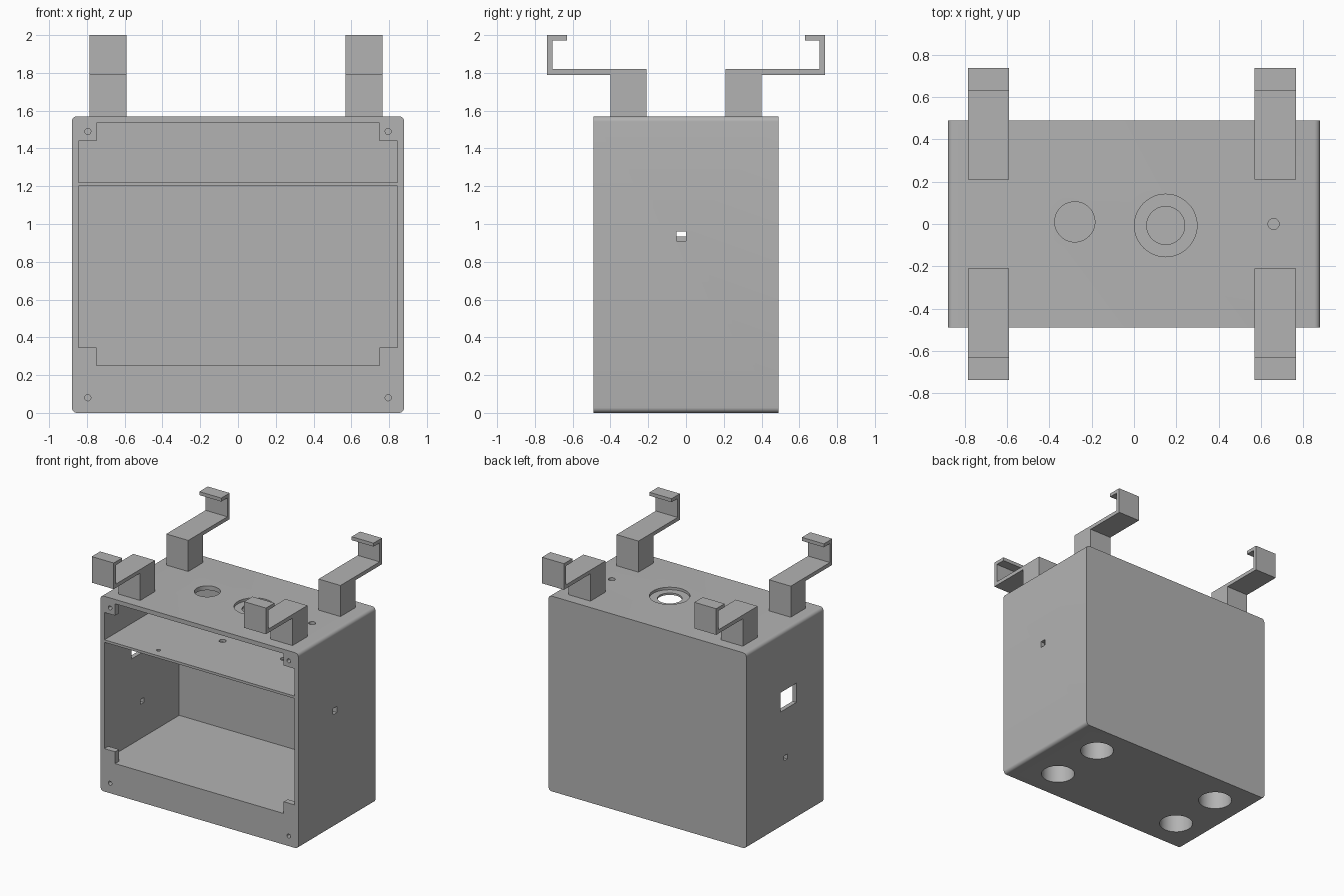
import bpy, bmesh, math
from mathutils import Matrix

if "Cube" in bpy.data.objects:
    bpy.data.objects.remove(bpy.data.objects["Cube"], do_unlink=True)

grey = bpy.data.materials.new("matte_grey")
grey.use_nodes = True
grey.diffuse_color = (0.45, 0.45, 0.45, 1)
grey.node_tree.nodes["Principled BSDF"].inputs["Base Color"].default_value = grey.diffuse_color


def finish(name, bm):
    bmesh.ops.recalc_face_normals(bm, faces=bm.faces)
    mesh = bpy.data.meshes.new(name)
    bm.to_mesh(mesh)
    bm.free()
    mesh.materials.append(grey)
    obj = bpy.data.objects.new(name, mesh)
    bpy.context.collection.objects.link(obj)
    return obj


def box(name, xs, ys, zs, round_edges=0):
    bm = bmesh.new()
    bmesh.ops.create_cube(bm, size=1)
    for v in bm.verts:
        v.co = [r[0] if c < 0 else r[1] for c, r in zip(v.co, (xs, ys, zs))]
    if round_edges:
        # Round only the edges that run front to back
        along = [e for e in bm.edges if abs(e.verts[0].co.y - e.verts[1].co.y) > 0.1]
        bmesh.ops.bevel(bm, geom=along, offset=round_edges, segments=6,
                        profile=0.5, affect='EDGES')
    return finish(name, bm)


def cylinder(name, centre, radius, length, axis='Z'):
    bm = bmesh.new()
    turn = Matrix.Rotation(math.pi / 2, 4, 'X') if axis == 'Y' else Matrix()
    bmesh.ops.create_cone(bm, cap_ends=True, segments=48, radius1=radius, radius2=radius,
                          depth=length, matrix=Matrix.Translation(centre) @ turn)
    return finish(name, bm)


def combine(target, tool, operation='DIFFERENCE'):
    mod = target.modifiers.new("combine", 'BOOLEAN')
    mod.operation, mod.solver, mod.object = operation, 'EXACT', tool
    bpy.context.view_layer.objects.active = target
    bpy.ops.object.modifier_apply(modifier=mod.name)
    bpy.data.objects.remove(tool, do_unlink=True)


# Housing with an upper and a lower compartment, split by a thin shelf
housing = box("housing", (-0.88, 0.88), (-0.49, 0.49), (0, 1.57), 0.028)
for low, high in ((0.25, 1.2), (1.22, 1.535)):
    combine(housing, box("cavity", (-0.845, 0.845), (-0.6, 0.46), (low, high)))

# Corner blocks and the screw holes at the front
for side in (-1, 1):
    xs = sorted((side * 0.75, side * 0.86))
    for zs in ((0.24, 0.345), (1.44, 1.55)):
        combine(housing, box("corner_block", xs, (-0.49, -0.44), zs), 'UNION')
    for z in (0.08, 1.49):
        combine(housing, cylinder("screw_hole", (side * 0.795, -0.5, z), 0.016, 0.18, 'Y'))

# Openings in the top, including a stepped one
for x, y, radius in ((-0.28, 0.01, 0.095), (0.15, -0.007, 0.09), (0.66, 0, 0.026)):
    combine(housing, cylinder("top_hole", (x, y, 1.57), radius, 0.2))
combine(housing, cylinder("top_recess", (0.15, -0.007, 1.6), 0.148, 0.1))

# Wire holes in the shelf
for x, y, radius in ((-0.13, -0.01, 0.026), (-0.42, -0.41, 0.015), (0.415, -0.01, 0.026)):
    combine(housing, cylinder("shelf_hole", (x, y, 1.21), radius, 0.1))

# Round sockets under the floor
for x in (-0.61, 0.56):
    for y in (-0.23, 0.23):
        combine(housing, cylinder("foot_socket", (x, y, 0), 0.125, 0.4))

# Openings in the two sides
combine(housing, box("right_slot", (0.8, 1), (-0.05, 0), (0.91, 0.96)))
combine(housing, box("left_window", (-1, -0.8), (-0.146, 0.057), (0.935, 1.09)))
combine(housing, box("left_slot", (-1, -0.8), (-0.03, 0.01), (0.525, 0.565)))

# Four stepped brackets, each one profile swept across its width
profile = [(0.21, 1.57), (0.4, 1.57), (0.4, 1.79), (0.737, 1.79), (0.737, 2), (0.63, 2),
           (0.63, 1.972), (0.708, 1.972), (0.708, 1.82), (0.21, 1.82)]
for x, side in ((-0.785, "left"), (0.57, "right")):
    for direction, end in ((-1, "front"), (1, "back")):
        bm = bmesh.new()
        face = bm.faces.new([bm.verts.new((x, direction * y, z)) for y, z in profile])
        swept = bmesh.ops.extrude_face_region(bm, geom=[face])["geom"]
        bmesh.ops.translate(bm, vec=(0.195, 0, 0),
                            verts=[v for v in swept if isinstance(v, bmesh.types.BMVert)])
        name = {"left": "right", "right": "left"}[side]
        finish(f"{end}_{name}_bracket", bm)

# Smooth the curved walls, keep corners sharp
bpy.ops.object.select_all(action='DESELECT')
housing.select_set(True)
bpy.context.view_layer.objects.active = housing
bpy.ops.object.shade_smooth_by_angle(angle=math.radians(30))
